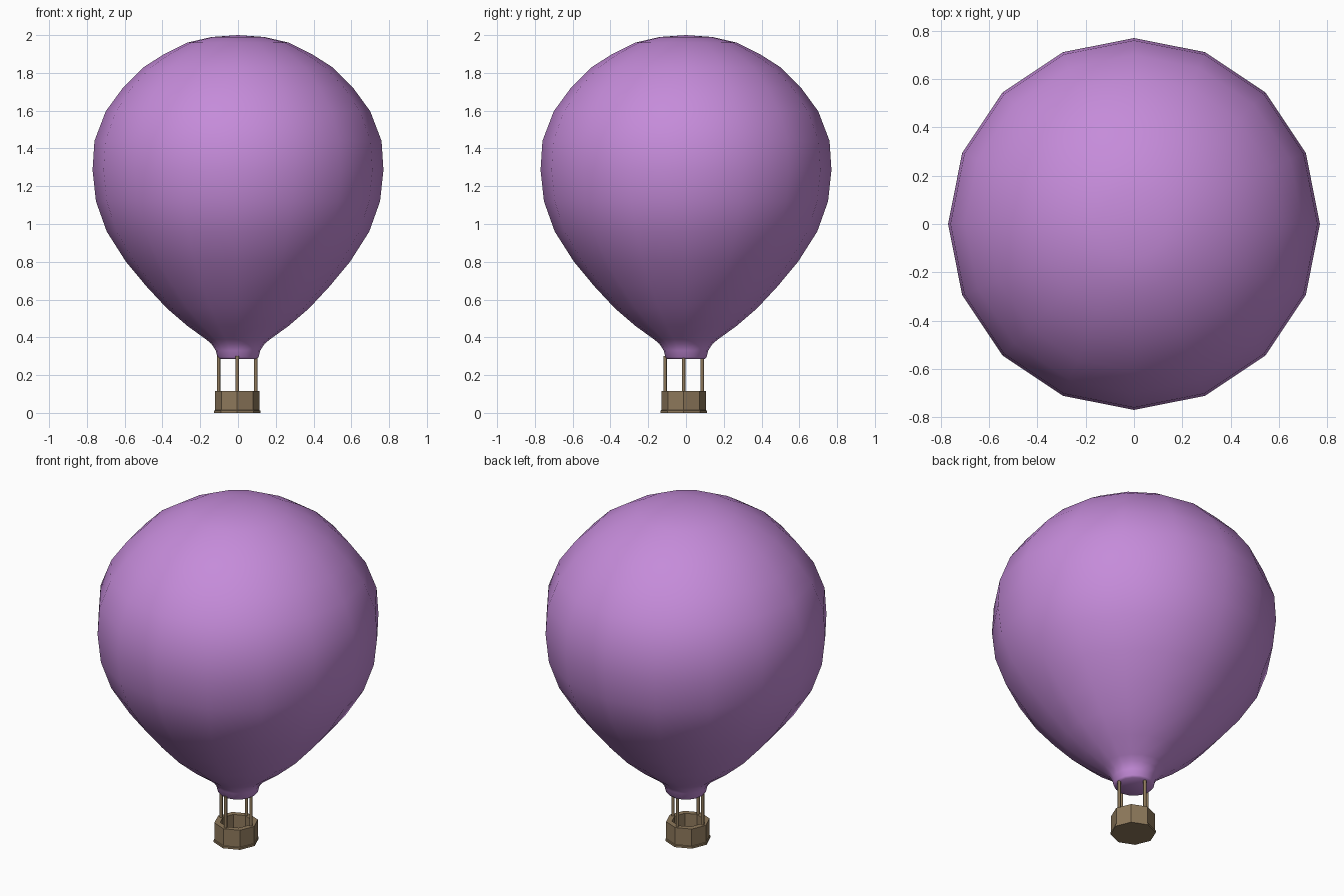
import bpy, bmesh, math
from mathutils import Vector

if "Cube" in bpy.data.objects:
    bpy.data.objects.remove(bpy.data.objects["Cube"])


def material(name, rgb):
    m = bpy.data.materials.new(name)
    m.diffuse_color = (*rgb, 1)
    m.use_nodes = True
    m.node_tree.nodes["Principled BSDF"].inputs["Base Color"].default_value = m.diffuse_color
    return m


PURPLE = material("balloon purple", (0.56, 0.26, 0.70))
BROWN = material("wicker brown", (0.27, 0.19, 0.105))


def lathe(name, profile, sides, mat, centre=(0, 0), smooth=None):
    """Spin (radius, z) points round z; radius 0 makes a pole."""
    bm = bmesh.new()
    rings = []
    for r, z in profile:
        if r == 0:
            rings.append([bm.verts.new((centre[0], centre[1], z))] * sides)
        else:
            rings.append([bm.verts.new((centre[0] + r * math.cos(2 * math.pi * i / sides),
                                        centre[1] + r * math.sin(2 * math.pi * i / sides), z))
                          for i in range(sides)])
    for a, b in zip(rings, rings[1:]):
        for i in range(sides):
            j = (i + 1) % sides
            bm.faces.new(list(dict.fromkeys((a[i], a[j], b[j], b[i]))))
    bmesh.ops.recalc_face_normals(bm, faces=bm.faces)
    me = bpy.data.meshes.new(name)
    bm.to_mesh(me)
    bm.free()
    me.materials.append(mat)
    ob = bpy.data.objects.new(name, me)
    bpy.context.collection.objects.link(ob)
    if smooth:
        bpy.ops.object.select_all(action='DESELECT')
        ob.select_set(True)
        bpy.context.view_layer.objects.active = ob
        bpy.ops.object.shade_smooth_by_angle(angle=math.radians(smooth))
    return ob


# Envelope with flared neck and closed mouth
lathe("envelope", [(0, 0.285), (0.098, 0.285), (0.109, 0.295), (0.118, 0.33),
                   (0.14, 0.365), (0.17, 0.39), (0.265, 0.458), (0.376, 0.553),
                   (0.485, 0.67), (0.593, 0.80), (0.695, 0.96), (0.752, 1.12),
                   (0.77, 1.285), (0.76, 1.44), (0.70, 1.597), (0.61, 1.72),
                   (0.50, 1.83), (0.39, 1.90), (0.27, 1.96), (0.14, 1.99), (0, 2.0)],
      16, PURPLE, smooth=60)

# Hollow octagonal basket, very slightly off centre
CX, CY = -0.004, -0.012
lathe("basket", [(0, 0), (0.123, 0), (0.123, 0.012), (0.119, 0.014), (0.119, 0.115),
                 (0.087, 0.115), (0.087, 0.02), (0, 0.02)], 8, BROWN, (CX, CY), smooth=30)

# Four struts between rim and mouth
for i, label in enumerate(("right", "back", "left", "front")):
    a = i * math.pi / 2
    lathe(label + "_strut", [(0, 0.10), (0.009, 0.10), (0.009, 0.30), (0, 0.30)], 8, BROWN,
          (CX + 0.098 * math.cos(a), CY + 0.098 * math.sin(a)), smooth=50)
